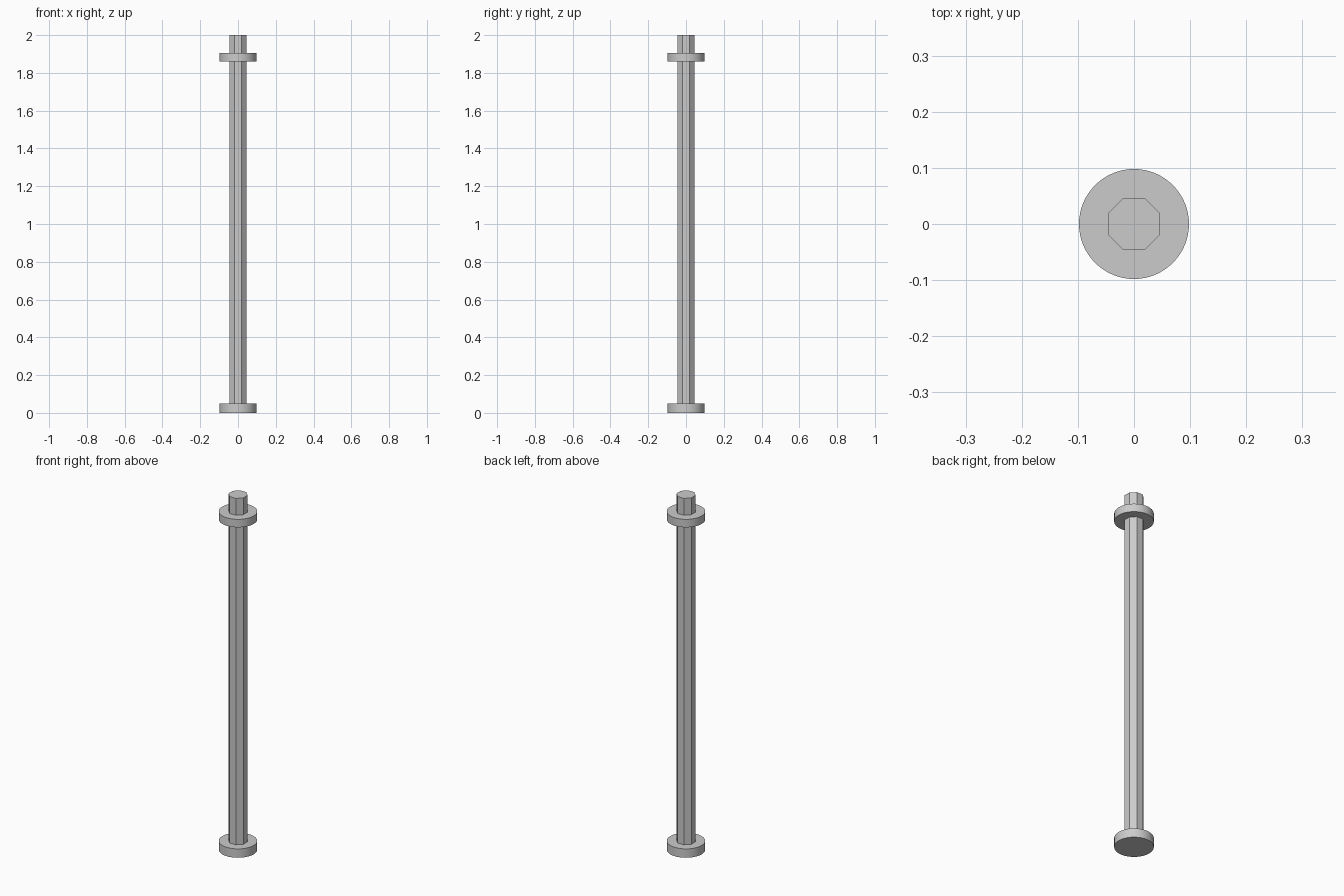
import bpy
import math

cube = bpy.data.objects.get("Cube")
if cube:
    bpy.data.objects.remove(cube, do_unlink=True)

grey = bpy.data.materials.new("plain grey")
grey.use_nodes = True
colour = (0.6, 0.6, 0.6, 1)
grey.diffuse_color = colour
grey.node_tree.nodes["Principled BSDF"].inputs["Base Color"].default_value = colour


def cylinder(name, sides, radius, bottom, top, turn=0.0, smooth=False):
    """Upright cylinder between two heights."""
    bpy.ops.mesh.primitive_cylinder_add(
        vertices=sides, radius=radius, depth=top - bottom,
        location=(0, 0, (bottom + top) / 2))
    part = bpy.context.object
    part.name = name
    part.rotation_euler.z = turn
    part.data.materials.append(grey)
    if smooth:
        bpy.ops.object.shade_smooth_by_angle(angle=math.radians(30))
    return part


# Eight-sided shaft with flats facing the axes
cylinder("shaft", 8, 0.05, 0.0, 2.0, turn=math.pi / 8)

# Round foot and upper collar
cylinder("base_flange", 64, 0.098, 0.0, 0.05, smooth=True)
cylinder("upper_collar", 64, 0.098, 1.86, 1.905, smooth=True)
